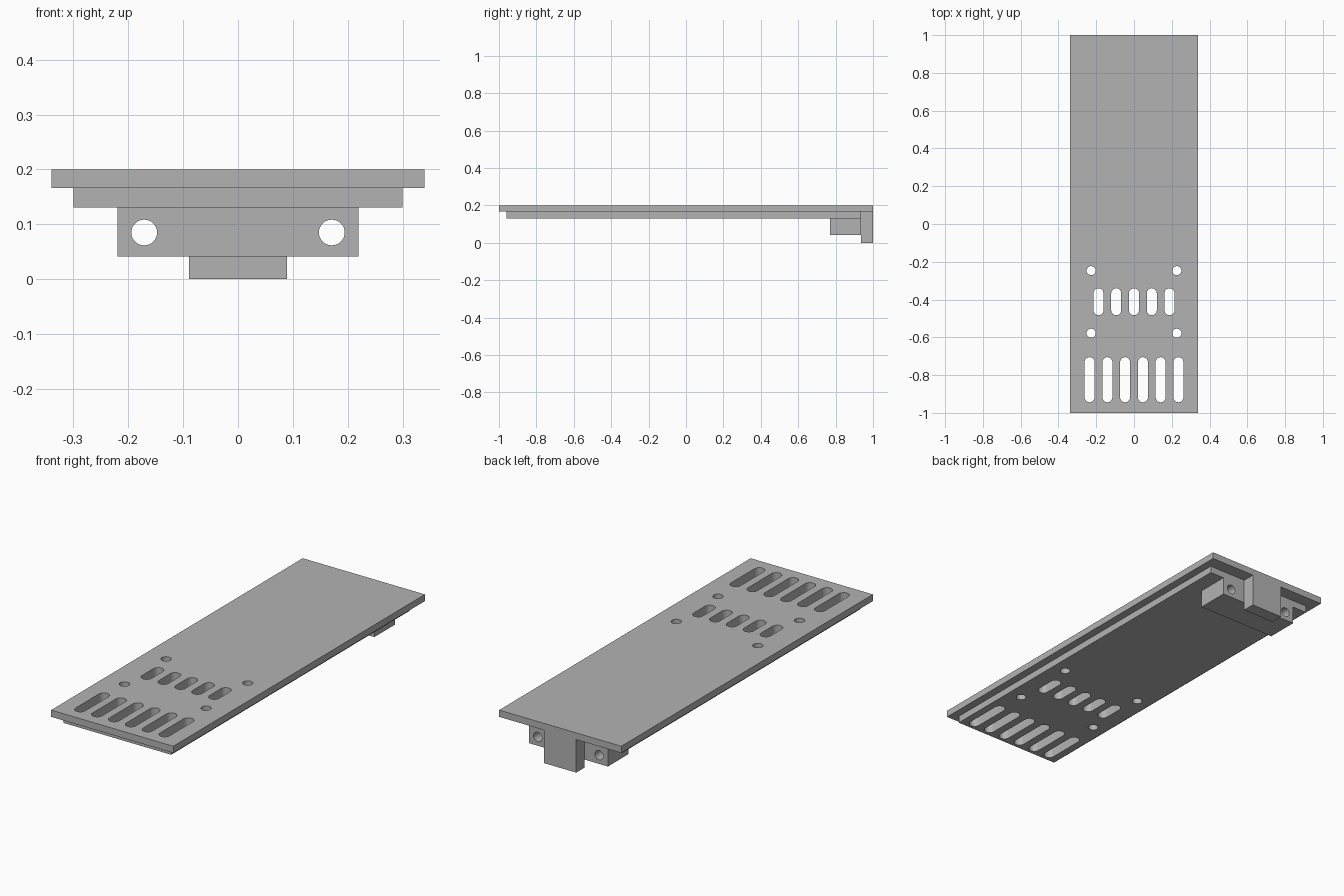
import bpy
import bmesh
from math import pi, cos, sin
from mathutils import Vector

cube = bpy.data.objects.get("Cube")
if cube:
    bpy.data.objects.remove(cube, do_unlink=True)

grey = bpy.data.materials.new("plain grey")
grey.use_nodes = True
colour = (0.45, 0.45, 0.45, 1)
grey.diffuse_color = colour
grey.node_tree.nodes["Principled BSDF"].inputs["Base Color"].default_value = colour


def add_mesh(name, bm):
    bmesh.ops.recalc_face_normals(bm, faces=bm.faces[:])
    mesh = bpy.data.meshes.new(name)
    bm.to_mesh(mesh)
    bm.free()
    mesh.materials.append(grey)
    obj = bpy.data.objects.new(name, mesh)
    bpy.context.collection.objects.link(obj)
    return obj


def box(name, half_width, y0, y1, z0, z1):
    bm = bmesh.new()
    bmesh.ops.create_cube(bm, size=1)
    for v in bm.verts:
        v.co = Vector((v.co.x * 2 * half_width,
                       y1 if v.co.y > 0 else y0,
                       z1 if v.co.z > 0 else z0))
    return add_mesh(name, bm)


def add_prism(bm, outline, depth):
    face = bm.faces.new([bm.verts.new(p) for p in outline])
    geom = bmesh.ops.extrude_face_region(bm, geom=[face])["geom"]
    bmesh.ops.translate(bm, vec=depth,
                        verts=[g for g in geom if isinstance(g, bmesh.types.BMVert)])


def slot_outline(x, y0, y1, r, steps=12):
    # Rounded ends; a slot as long as it is wide becomes a circle
    pts = []
    for centre, start in ((y1 - r, 0), (y0 + r, pi)):
        last = steps + 1 if y1 - y0 > 2 * r + 0.001 else steps
        for i in range(last):
            a = start + pi * i / steps
            pts.append((x + r * cos(a), centre + r * sin(a), 0.1))
    return pts


def cut(obj, cutter):
    mod = obj.modifiers.new("openings", 'BOOLEAN')
    mod.operation = 'DIFFERENCE'
    mod.solver = 'EXACT'
    mod.object = cutter
    bpy.context.view_layer.objects.active = obj
    bpy.ops.object.modifier_apply(modifier=mod.name)


# Stepped plate, rear block and rear tab
top_plate = box("top_plate", 0.34, -1, 1, 0.166, 0.2)
lower_plate = box("lower_plate", 0.3, -0.96, 0.935, 0.131, 0.166)
rear_block = box("rear_block", 0.22, 0.77, 0.935, 0.041, 0.131)
rear_tab = box("rear_tab", 0.089, 0.935, 1, 0, 0.166)

# Vertical slots and screw holes
bm = bmesh.new()
up = Vector((0, 0, 0.2))
pitch = 0.094
for count, y0, y1 in ((5, -0.483, -0.34), (6, -0.944, -0.705)):
    for i in range(count):
        x = (i - (count - 1) / 2) * pitch
        add_prism(bm, slot_outline(x, y0, y1, 0.0265), up)
for x in (-0.227, 0.227):
    for y in (-0.247, -0.578):
        add_prism(bm, slot_outline(x, y - 0.024, y + 0.024, 0.024), up)
plate_cutter = add_mesh("plate_cutter", bm)

# Horizontal holes through the rear block
bm = bmesh.new()
for x in (-0.171, 0.171):
    ring = [(x + 0.0235 * cos(a), 0.7, 0.085 + 0.0235 * sin(a))
            for a in (2 * pi * i / 32 for i in range(32))]
    add_prism(bm, ring, Vector((0, 0.3, 0)))
block_cutter = add_mesh("block_cutter", bm)

cut(top_plate, plate_cutter)
cut(lower_plate, plate_cutter)
cut(rear_block, block_cutter)
for cutter in (plate_cutter, block_cutter):
    bpy.data.objects.remove(cutter, do_unlink=True)

# Smooth the rounded walls and keep the edges sharp
bpy.ops.object.select_all(action='DESELECT')
for obj in (top_plate, lower_plate, rear_block):
    obj.select_set(True)
bpy.context.view_layer.objects.active = top_plate
bpy.ops.object.shade_smooth_by_angle()
